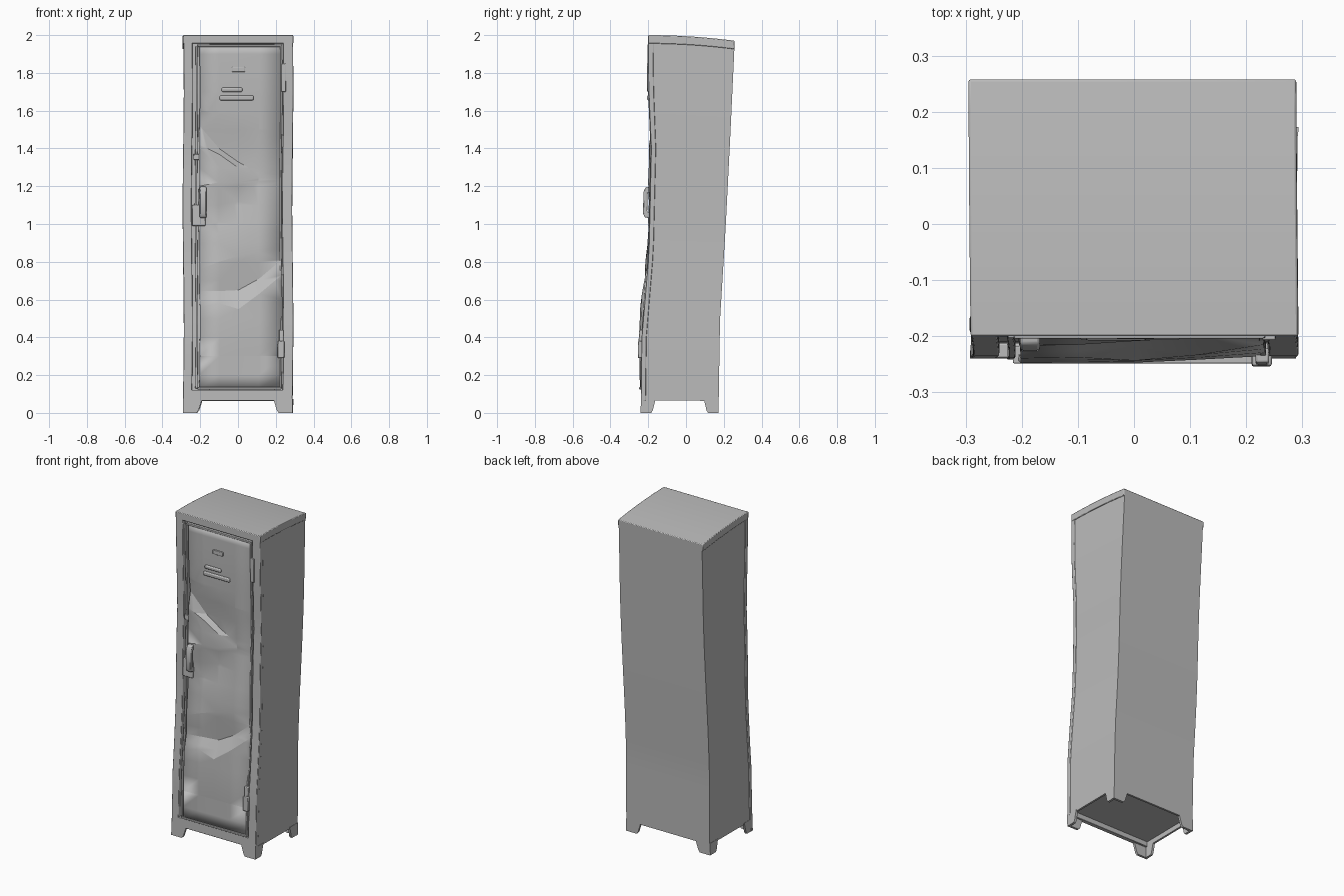
import bpy, bmesh, math
from mathutils import Vector

if "Cube" in bpy.data.objects:
    bpy.data.objects.remove(bpy.data.objects["Cube"])

metal = bpy.data.materials.new("grey metal")
metal.use_nodes = True
GREY = (0.5, 0.5, 0.5, 1)
metal.diffuse_color = GREY
metal.node_tree.nodes["Principled BSDF"].inputs["Base Color"].default_value = GREY


def lerp_table(t, keys):
    for (a, va), (b, vb) in zip(keys, keys[1:]):
        if t <= b:
            return va + (vb - va) * (t - a) / (b - a)
    return keys[-1][1]


# Bent cabinet: front and back lines by height
FRONT = [(0, -.24), (.4, -.235), (.85, -.197), (1.4, -.185), (1.75, -.2), (2, -.2)]
BACK = [(0, .172), (.5, .18), (1, .21), (1.5, .235), (2, .258)]


def warp(v):
    f, b = lerp_table(v.z, FRONT), lerp_table(v.z, BACK)
    t = (v.y + .2) / .4
    y = f + t * (b - f) if t > 0 else f + v.y + .2
    sag = .03 * max(0, t) ** 2 * v.z / 2
    return Vector((v.x + .003 * math.sin(v.z * 5 + v.y * 4), y, v.z - sag))


def finish(name, bm, bevel=0, angle=30):
    lo, hi = min(v.co.z for v in bm.verts), max(v.co.z for v in bm.verts)
    if hi - lo > .2:
        for i in range(1, 20):
            z = i / 10
            if lo < z < hi:
                bmesh.ops.bisect_plane(bm, geom=bm.verts[:] + bm.edges[:] + bm.faces[:],
                                       plane_co=(0, 0, z), plane_no=(0, 0, 1))
    for v in bm.verts:
        v.co = warp(v.co)
    bmesh.ops.recalc_face_normals(bm, faces=bm.faces[:])
    mesh = bpy.data.meshes.new(name)
    bm.to_mesh(mesh)
    bm.free()
    mesh.materials.append(metal)
    ob = bpy.data.objects.new(name, mesh)
    bpy.context.collection.objects.link(ob)
    if bevel:
        m = ob.modifiers.new("bevel", "BEVEL")
        m.width, m.segments = bevel, 2
    for o in bpy.context.selected_objects:
        o.select_set(False)
    ob.select_set(True)
    bpy.context.view_layer.objects.active = ob
    bpy.ops.object.shade_smooth_by_angle(angle=math.radians(angle))
    return ob


def box(name, x0, x1, y0, y1, z0, z1, bevel=0, split=0):
    bm = bmesh.new()
    bmesh.ops.create_cube(bm, size=1)
    for v in bm.verts:
        v.co = Vector(((x0 + x1) / 2 + v.co.x * (x1 - x0),
                       (y0 + y1) / 2 + v.co.y * (y1 - y0),
                       (z0 + z1) / 2 + v.co.z * (z1 - z0)))
    for i in range(1, split):
        bmesh.ops.bisect_plane(bm, geom=bm.verts[:] + bm.edges[:] + bm.faces[:],
                               plane_co=(0, y0 + (y1 - y0) * i / split, 0), plane_no=(0, 1, 0))
    return finish(name, bm, bevel)


def prism(name, outline, place, bevel=0):
    """Plate with an outline; place(u, z, side) gives the corner position."""
    bm = bmesh.new()
    rings = [[bm.verts.new(place(u, z, s)) for u, z in outline] for s in (0, 1)]
    bm.faces.new(rings[0])
    bm.faces.new(rings[1][::-1])
    for i in range(len(outline)):
        j = (i + 1) % len(outline)
        bm.faces.new((rings[0][i], rings[0][j], rings[1][j], rings[1][i]))
    return finish(name, bm, bevel)


# Cabinet shell
for name, s in (("left_wall", 1), ("right_wall", -1)):
    box(name, *sorted((s * .275, s * .287)), -.195, .2, .065, 1.97)
box("back_wall", -.28, .28, .188, .2, .065, 1.97)
box("top_lid", -.292, .292, -.2, .2, 1.955, 2, .004, 8)
box("floor_panel", -.28, .28, -.19, .19, .095, .105)

# Front frame
box("right_stile", -.29, -.243, -.2, -.175, .065, 1.97, .003)
box("left_stile", .237, .29, -.2, -.175, .065, 1.97, .003)
box("bottom_rail", -.28, .28, -.2, -.175, .065, .122, .003)
box("right_jamb", -.245, -.15, -.175, -.165, .11, 1.96)
box("left_jamb", .19, .24, -.175, -.165, .11, 1.96)

# Tapered corner feet, each made of two plates
FOOT = [(0, .075), (0, 0), (.072, 0), (.082, .012), (.102, .075)]
for sx, side in ((1, "left"), (-1, "right")):
    for sy, end in ((-1, "front"), (1, "back")):
        prism(f"{end}_{side}_foot_face", FOOT,
              lambda u, z, s: (sx * (.29 - u), sy * (.2 - .014 * s), z))
        prism(f"{end}_{side}_foot_side", FOOT,
              lambda u, z, s: (sx * (.289 - .014 * s), sy * (.2 - u * .75), z))

# Dented door: rows of heights and outward bulge at five columns
COLUMNS = (-.205, -.1, .0, .11, .23)
ROWS = [
    ((.13,) * 5, (.008, .006, .004, .002, 0)),
    ((.3,) * 5, (.012, .01, .008, .004, 0)),
    ((.56, .58, .55, .63, .73), (.02, .02, .023, .02, .01)),
    ((.645, .645, .65, .71, .81), (.006, -.012, -.02, -.016, -.002)),
    ((.76, .8, .83, .85, .87), (.014, .016, .012, .008, 0)),
    ((.93, .95, .95, .96, .97), (.005, .006, .008, .004, 0)),
    ((.96, 1.01, 1.12, 1.225, 1.225), (.005, -.008, -.014, -.022, 0)),
    ((1.2, 1.22, 1.22, 1.235, 1.235), (.008, .014, .004, -.022, 0)),
    ((1.42, 1.37, 1.3, 1.245, 1.24), (.012, .01, -.002, -.022, 0)),
    ((1.52, 1.4, 1.33, 1.27, 1.26), (-.01, -.014, -.018, -.018, 0)),
    ((1.62, 1.58, 1.55, 1.5, 1.45), (0, .002, .002, 0, 0)),
    ((1.945,) * 5, (0,) * 5),
]
bm = bmesh.new()
grid = [[bm.verts.new((x, -.198 - d, z)) for x, z, d in zip(COLUMNS, zs, ds)]
        for zs, ds in ROWS]
for lower, upper in zip(grid, grid[1:]):
    for i in range(len(COLUMNS) - 1):
        bm.faces.new((lower[i], lower[i + 1], upper[i + 1], upper[i]))
door = finish("dented_door", bm, angle=22)
solid = door.modifiers.new("thickness", "SOLIDIFY")
solid.thickness, solid.offset = .012, -1

# Door edge lips
box("door_edge_strip", -.226, -.214, -.203, -.175, .13, 1.94, .002)
box("door_hinge_strip", .222, .232, -.203, -.18, .13, 1.95, .002)
box("door_top_lip", -.215, .23, -.204, -.18, 1.938, 1.95, .002)
box("door_bottom_lip", -.215, .23, -.21, -.18, .125, .136, .002)

# Louvres and label holder
box("upper_louvre", -.09, .02, -.209, -.19, 1.7, 1.722, .006)
box("lower_louvre", -.1, .08, -.21, -.19, 1.655, 1.68, .006)
box("label_holder", -.035, .035, -.205, -.19, 1.805, 1.832, .003)

# Hinges
box("lower_hinge", .208, .243, -.218, -.19, .29, .38, .004)
box("lower_hinge_pin", .214, .238, -.216, -.19, .37, .44, .004)
box("upper_hinge", .226, .25, -.207, -.19, 1.7, 1.85, .003)

# Latch and handle
box("latch_plate", -.24, -.17, -.207, -.19, .99, 1.1, .004)
box("latch_stop", -.235, -.19, -.206, -.19, 1.34, 1.37, .003)
GRIP = [(.19, 1.03), (.225, 1.035), (.235, 1.055), (.235, 1.17), (.225, 1.195),
        (.19, 1.2), (.19, 1.175), (.213, 1.165), (.213, 1.065), (.19, 1.055)]
prism("door_handle", GRIP, lambda u, z, s: (-.2 + .035 * s, -u, z), .005)
